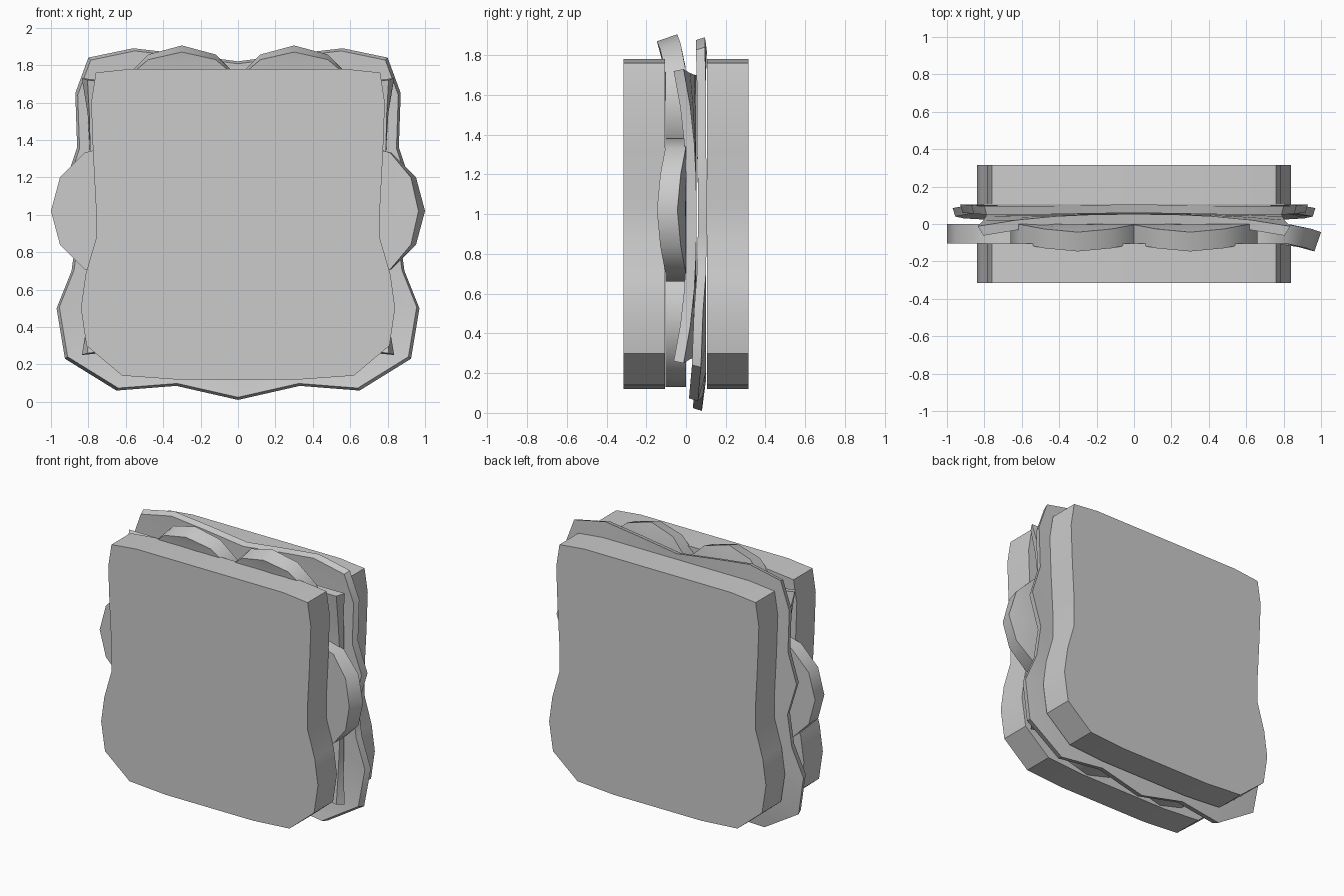
import bpy, bmesh, math
from mathutils import Vector

if "Cube" in bpy.data.objects:
    bpy.data.objects.remove(bpy.data.objects["Cube"])


def finish(name, bm, angle=35):
    bmesh.ops.recalc_face_normals(bm, faces=bm.faces[:])
    mesh = bpy.data.meshes.new(name)
    bm.to_mesh(mesh)
    bm.free()
    obj = bpy.data.objects.new(name, mesh)
    bpy.context.collection.objects.link(obj)
    bpy.ops.object.select_all(action='DESELECT')
    obj.select_set(True)
    bpy.context.view_layer.objects.active = obj
    bpy.ops.object.shade_smooth_by_angle(angle=math.radians(angle))
    return obj


def loft(name, rings):
    """Closed solid through rings with equal point counts, capped at both ends."""
    bm = bmesh.new()
    vs = [[bm.verts.new(p) for p in r] for r in rings]
    n = len(vs[0])
    for a, b in zip(vs, vs[1:]):
        for i in range(n):
            j = (i + 1) % n
            bm.faces.new((a[i], a[j], b[j], b[i]))
    bm.faces.new(vs[0])
    bm.faces.new(vs[-1])
    return finish(name, bm)


def mirrored(half):
    """Complete a right-hand outline (top to bottom) with its mirror image."""
    return half + [(-p[0], *p[1:]) for p in reversed(half) if p[0] > 0]


# Bread slices
bread = mirrored([(0.57, 1.78), (0.76, 1.76), (0.785, 1.6), (0.775, 1.33),
                  (0.76, 1.05), (0.76, 0.87), (0.815, 0.68), (0.84, 0.5),
                  (0.81, 0.3), (0.62, 0.14), (0.34, 0.12)])
for name, y0, y1 in (("front_bread", -0.315, -0.105), ("back_bread", 0.105, 0.315)):
    loft(name, [[(x, y, z) for x, z in bread] for y in (y0, y1)])

# Lettuce leaf: wavy outline with (x, z, y) per rim point
leaf = mirrored([(0, 1.82, 0.06), (0.3, 1.86, 0.055), (0.56, 1.89, 0.05),
                 (0.8, 1.84, 0.05), (0.87, 1.65, 0.055), (0.86, 1.36, 0.055),
                 (0.93, 1.15, 0.06), (0.86, 0.92, 0.06), (0.89, 0.7, 0.055),
                 (0.97, 0.5, 0.04), (0.925, 0.23, 0.03), (0.65, 0.06, 0.015),
                 (0.33, 0.085, 0.04), (0, 0.01, 0.035)])


def leaf_ring(scale, back):
    ring = []
    for x, z, y in leaf:
        flat = 0.1 if back else 0.06
        rim = y + 0.045 if back else y
        ring.append((x * scale, rim if scale > 0.95 else flat, 0.95 + (z - 0.95) * scale))
    return ring


loft("lettuce", [leaf_ring(0.84, False), leaf_ring(0.985, False),
                 leaf_ring(1, True), leaf_ring(0.84, True)])

# Cheese slice with corners curling forward
bm = bmesh.new()
N = 8
grids = []
for back in (0, 1):
    g = []
    for i in range(N + 1):
        u = 2 * i / N - 1
        row = []
        for k in range(N + 1):
            v = 2 * k / N - 1
            curl = 0.065 * abs(u * v) ** 2.5
            x = u * (0.79 + 0.03 * v ** 4 * back + 0.015 * v ** 4)
            z = 0.99 + v * (0.70 + 0.03 * u ** 4 + 0.01 * back)
            row.append(bm.verts.new((x, 0.003 - curl + 0.05 * back, z)))
        g.append(row)
    grids.append(g)
    for i in range(N):
        for k in range(N):
            bm.faces.new((g[i][k], g[i + 1][k], g[i + 1][k + 1], g[i][k + 1]))
rim = ([(i, 0) for i in range(N)] + [(N, k) for k in range(N)]
       + [(i, N) for i in range(N, 0, -1)] + [(0, k) for k in range(N, 0, -1)])
for (a, b), (c, d) in zip(rim, rim[1:] + rim[:1]):
    bm.faces.new((grids[0][a][b], grids[0][c][d], grids[1][c][d], grids[1][a][b]))
finish("cheese", bm)


# Tomato slices: twelve-sided discs, optionally drooping forward along one direction
def tomato(name, cx, cz, bend_dir=None):
    def ring(r, back):
        pts = []
        for i in range(12):
            a = math.radians(30 * i)
            p = Vector((r * math.cos(a), r * math.sin(a)))
            y = 0.0 if back else -0.103
            if bend_dir:
                d = max(0, p.dot(Vector(bend_dir)) - 0.14)
                y -= 0.9 * d * d
                if not back:
                    p -= Vector(bend_dir) * d * 0.16
            pts.append((cx + p.x, y, cz + p.y))
        return pts
    loft(name, [ring(0.2, 0), ring(0.36, 0), ring(0.36, 1), ring(0.2, 1)])


tomato("tomato_left", -0.64, 1.02)
tomato("tomato_right", 0.64, 1.02, (1, 0))
for side, s in (("left", -1), ("right", 1)):
    tomato("tomato_top_" + side, 0.3 * s, 1.545, (0, 1))
    tomato("tomato_bottom_" + side, 0.3 * s, 0.49)
